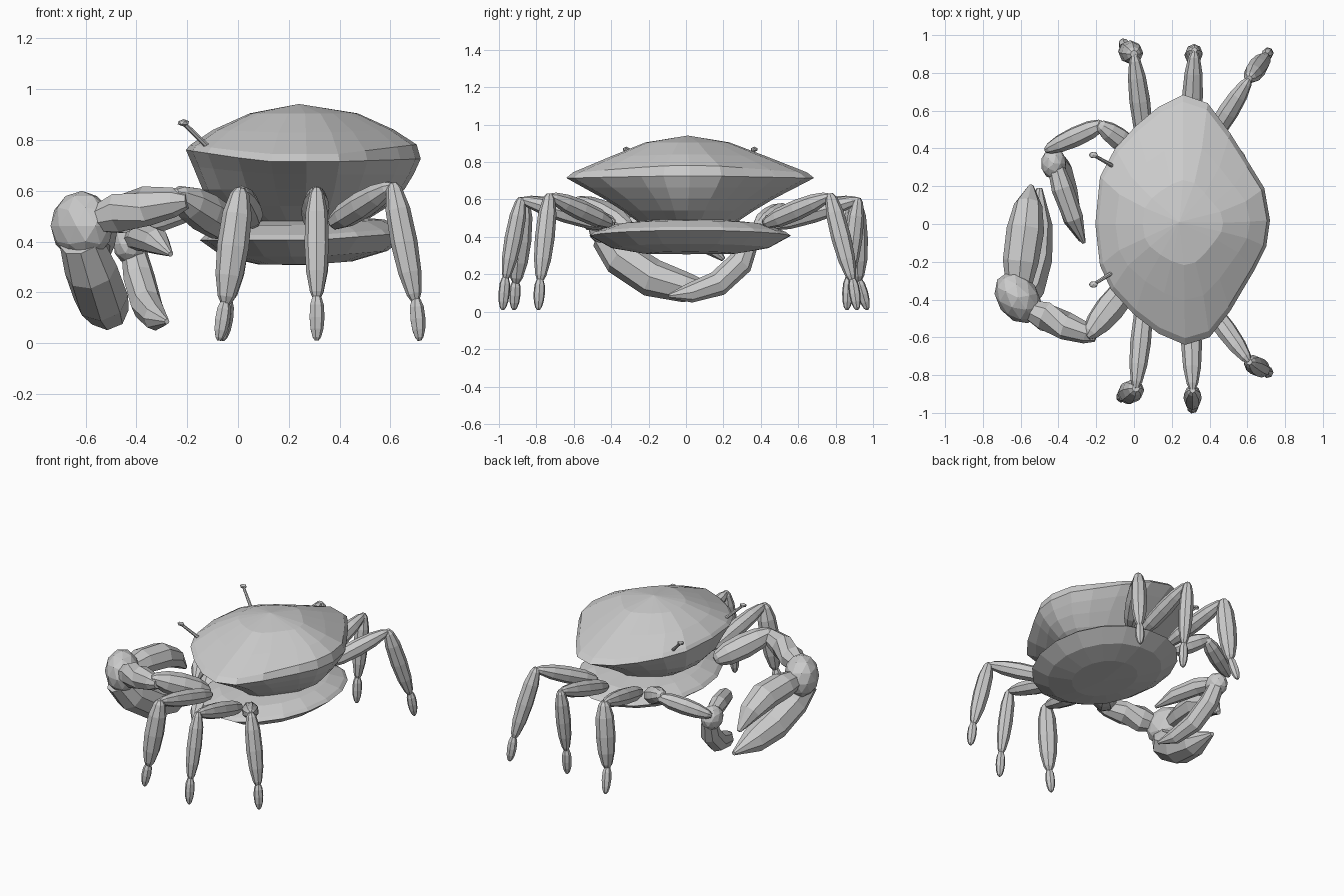
import bpy, bmesh, math
from mathutils import Vector

if "Cube" in bpy.data.objects:
    bpy.data.objects.remove(bpy.data.objects["Cube"])

shell = bpy.data.materials.new("shell_grey")
shell.diffuse_color = (0.6, 0.6, 0.6, 1)
shell.use_nodes = True
shell.node_tree.nodes["Principled BSDF"].inputs["Base Color"].default_value = shell.diffuse_color


def add_object(name, bm):
    bmesh.ops.recalc_face_normals(bm, faces=bm.faces)
    me = bpy.data.meshes.new(name)
    bm.to_mesh(me)
    bm.free()
    me.materials.append(shell)
    bpy.context.collection.objects.link(bpy.data.objects.new(name, me))


def loft(name, rings, tip_a=None, tip_b=None):
    """Skin a list of equal-length rings; close the ends with a tip or a cap."""
    bm = bmesh.new()
    loops = [[bm.verts.new(p) for p in ring] for ring in rings]
    n = len(loops[0])
    for a, b in zip(loops, loops[1:]):
        for i in range(n):
            j = (i + 1) % n
            bm.faces.new((a[i], a[j], b[j], b[i]))
    for loop, tip in ((loops[0], tip_a), (loops[-1], tip_b)):
        if tip is None:
            bm.faces.new(loop)
        else:
            v = bm.verts.new(tip)
            for i in range(n):
                bm.faces.new((loop[i], loop[(i + 1) % n], v))
    add_object(name, bm)


def tube(name, path, radii, flat=1.0, sides=8):
    """Sweep an ellipse along a path; radii act sideways, flat scales the other axis."""
    pts = [Vector(p) for p in path]
    rings = []
    for k, (p, r) in enumerate(zip(pts, radii)):
        t = (pts[min(k + 1, len(pts) - 1)] - pts[max(k - 1, 0)]).normalized()
        ref = Vector((0, 1, 0)) if abs(t.x) > 0.9 else Vector((1, 0, 0))
        u = (ref - t * ref.dot(t)).normalized()
        w = t.cross(u)
        rings.append([p + u * r * math.cos(a) + w * r * flat * math.sin(a)
                      for a in (2 * math.pi * i / sides for i in range(sides))])
    loft(name, rings)


def spindle(name, a, b, r, sides=8):
    """Limb segment: swollen in the middle, narrow at both joints."""
    a, b = Vector(a), Vector(b)
    prof = ((0, .3), (.05, .6), (.22, .92), (.5, 1), (.75, .86), (.93, .55), (1, .25))
    tube(name, [a.lerp(b, t) for t, _ in prof], [r * s for _, s in prof], 1, sides)


def ball(name, c, radius, scale, sub=2, turn=0.0):
    bm = bmesh.new()
    bmesh.ops.create_icosphere(bm, subdivisions=sub, radius=radius)
    cs, sn = math.cos(turn), math.sin(turn)
    for v in bm.verts:
        x, y, z = (v.co[i] * scale[i] for i in range(3))
        v.co = Vector((x * cs - y * sn, x * sn + y * cs, z)) + Vector(c)
    add_object(name, bm)


# Body outline seen from above
OUTLINE = [(-.205, 0), (-.18, -.22), (-.12, -.35), (0, -.48), (.13, -.58), (.27, -.64),
           (.40, -.60), (.51, -.46), (.64, -.24), (.70, -.12), (.72, .02), (.69, .19),
           (.61, .32), (.51, .48), (.39, .64), (.26, .685), (.13, .62), (.01, .52),
           (-.10, .40), (-.18, .25)]
CX = .26


def body_ring(sx, sy, z, front=0.0, back=0.0):
    """Scaled outline, raised towards the front and the back."""
    return [(CX + (x - CX) * sx, y * sy, z + front * max(0, (.1 - x) / .3)
             + back * max(0, (x - .4) / .3)) for x, y in OUTLINE]


def plate_ring(s, z, n=18):
    """Oval with a slightly raised rear end."""
    ring = []
    for i in range(n):
        a = 2 * math.pi * i / n
        x, y = .265 + .415 * s * math.cos(a), .022 + .545 * s * math.sin(a)
        ring.append((x, y, z + .03 * max(0, (x - .3) / .38)))
    return ring


# Carapace with undercut belly
loft("carapace", [body_ring(.52, .40, .48), body_ring(.73, .53, .54),
                  body_ring(.86, .69, .605), body_ring(.94, .86, .665, .03),
                  body_ring(1, 1, .715, .045, .01), body_ring(.965, .945, .745, .035, .035),
                  body_ring(.77, .63, .83, .01, .01), body_ring(.46, .34, .905)],
     tip_b=(.24, .01, .942))

# Lower chest plate
loft("under_plate", [plate_ring(.45, .31), plate_ring(.78, .34), plate_ring(1, .405),
                     plate_ring(.95, .425), plate_ring(.75, .465), plate_ring(.42, .487)],
     tip_a=(.26, 0, .307), tip_b=(.26, 0, .495))

# Walking legs: hip, knee, ankle, tip and shin radius
LEGS = {
    "right_front": ((.06, -.38, .475), (.01, -.87, .60), (-.05, -.91, .15), (-.075, -.92, .01), .063),
    "right_middle": ((.30, -.40, .46), (.31, -.88, .60), (.31, -.965, .17), (.31, -.98, .01), .048),
    "right_back": ((.37, -.40, .47), (.61, -.73, .62), (.70, -.78, .16), (.715, -.79, .01), .053),
    "left_front": ((.06, .41, .475), (0, .90, .60), (-.04, .92, .16), (-.06, .97, .01), .063),
    "left_middle": ((.30, .44, .46), (.32, .92, .60), (.31, .87, .17), (.31, .86, .01), .048),
    "left_back": ((.39, .42, .47), (.61, .77, .62), (.70, .89, .16), (.715, .915, .01), .053),
}
for side, (hip, knee, ankle, tip, r) in LEGS.items():
    spindle(side + "_thigh", hip, knee, .055)
    spindle(side + "_shin", (knee[0], knee[1], knee[2] + .01), ankle, r)
    spindle(side + "_foot", (ankle[0], ankle[1], ankle[2] + .02), tip, .031, 7)

# Large claw
spindle("large_claw_upper_arm", (-.01, -.30, .44), (-.25, -.60, .59), .08)
tube("large_claw_forearm",
     [(-.20, -.595, .56), (-.25, -.58, .555), (-.36, -.54, .54), (-.47, -.49, .51), (-.55, -.455, .49)],
     [.03, .055, .075, .08, .055], 1.05)
ball("large_claw_knuckle", (-.615, -.39, .462), .135, (1.1, .82, 1.02), 2, math.radians(-55))
tube("large_claw_upper_finger",
     [(-.61, -.32, .46), (-.60, -.20, .46), (-.575, -.03, .44), (-.56, .10, .38), (-.545, .20, .28)],
     [.07, .095, .10, .075, .015], .85)
tube("large_claw_lower_finger",
     [(-.62, -.43, .40), (-.58, -.35, .29), (-.54, -.18, .18), (-.515, 0, .13), (-.50, .19, .11)],
     [.085, .105, .108, .085, .015], .95)

# Small claw
spindle("small_claw_upper_arm", (.02, .38, .45), (-.19, .53, .56), .06)
spindle("small_claw_forearm", (-.16, .53, .54), (-.47, .39, .44), .054)
ball("small_claw_knuckle", (-.425, .32, .39), .08, (.85, 1.05, 1))
tube("small_claw_upper_finger",
     [(-.41, .29, .41), (-.38, .19, .42), (-.32, .03, .40), (-.265, -.10, .35)],
     [.045, .058, .052, .01], 1.0)
tube("small_claw_lower_finger",
     [(-.41, .33, .36), (-.39, .29, .26), (-.36, .17, .15), (-.325, .02, .10), (-.28, -.09, .085)],
     [.05, .062, .062, .048, .01], 1.1)

# Eye stalks and eyes
for side, base, end in (("right", (-.11, -.255, .765), (-.215, -.32, .868)),
                        ("left", (-.11, .305, .765), (-.215, .365, .868))):
    tube(side + "_eye_stalk", [base, end], [.011, .009], 1, 7)
    ball(side + "_eye", end, .022, (1.15, .9, .65), 1)
